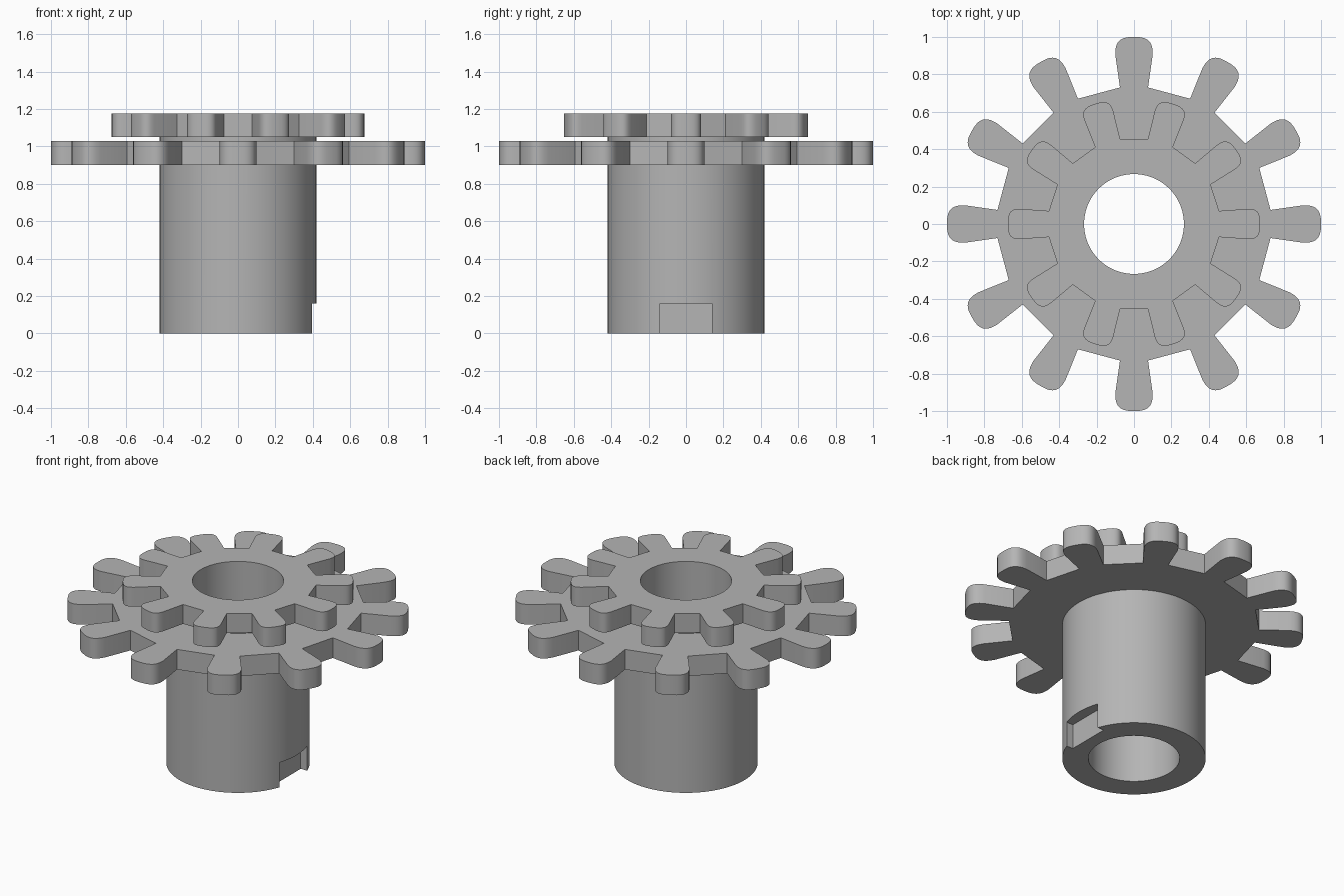
import bpy, bmesh
from math import sin, cos, tau, pi, radians
from mathutils import Vector, Matrix

if "Cube" in bpy.data.objects:
    bpy.data.objects.remove(bpy.data.objects["Cube"], do_unlink=True)

steel = bpy.data.materials.new("grey_steel")
steel.use_nodes = True
colour = (0.46, 0.46, 0.46, 1)
steel.diffuse_color = colour
steel.node_tree.nodes["Principled BSDF"].inputs["Base Color"].default_value = colour


def prism(name, outline, z0, z1):
    """Extrude a flat outline between two heights."""
    bm = bmesh.new()
    face = bm.faces.new([bm.verts.new((x, y, z0)) for x, y in outline])
    top = bmesh.ops.extrude_face_region(bm, geom=[face])["geom"]
    moved = [v for v in top if isinstance(v, bmesh.types.BMVert)]
    bmesh.ops.translate(bm, verts=moved, vec=(0, 0, z1 - z0))
    bmesh.ops.recalc_face_normals(bm, faces=bm.faces)
    mesh = bpy.data.meshes.new(name)
    bm.to_mesh(mesh)
    bm.free()
    mesh.materials.append(steel)
    obj = bpy.data.objects.new(name, mesh)
    bpy.context.collection.objects.link(obj)
    return obj


def circle(radius, sides=96):
    return [(radius * cos(tau * i / sides), radius * sin(tau * i / sides)) for i in range(sides)]


def gear_outline(teeth, root, root_half, shoulder, half, tip, steps=16):
    """Flared teeth with rounded tips, joined by straight valleys."""
    tooth = [Vector((root, -root_half))]
    for i in range(steps + 1):
        a = pi * i / steps
        across = abs(cos(a)) ** 0.7 * half * (-1 if i < steps / 2 else 1)
        tooth.append(Vector((shoulder + (tip - shoulder) * max(sin(a), 0) ** 0.7, across)))
    tooth.append(Vector((root, root_half)))
    turns = [Matrix.Rotation(tau * k / teeth, 2) for k in range(teeth)]
    return [tuple(turn @ p) for turn in turns for p in tooth]


def combine(target, other, operation):
    mod = target.modifiers.new(operation.lower(), "BOOLEAN")
    mod.operation, mod.object, mod.solver = operation, other, "EXACT"
    bpy.context.view_layer.objects.active = target
    bpy.ops.object.modifier_apply(modifier=mod.name)
    bpy.data.objects.remove(other, do_unlink=True)


# Barrel with the two toothed rings
body = prism("double_gear_hub", circle(0.42), 0, 1.1)
large = prism("large_gear", gear_outline(12, 0.73, 0.075, 0.905, 0.1, 1.0), 0.9, 1.03)
small = prism("small_gear", gear_outline(10, 0.455, 0.07, 0.61, 0.081, 0.675), 1.05, 1.175)
combine(body, large, "UNION")
combine(body, small, "UNION")

# Through bore and the shallow key slot at the foot
combine(body, prism("bore_cutter", circle(0.267), -0.1, 1.3), "DIFFERENCE")
slot = [(0.35, -0.14), (0.5, -0.14), (0.5, 0.14), (0.35, 0.14)]
combine(body, prism("slot_cutter", slot, -0.1, 0.16), "DIFFERENCE")

# Smooth curved walls, keep hard edges
bpy.ops.object.select_all(action="DESELECT")
body.select_set(True)
bpy.context.view_layer.objects.active = body
bpy.ops.object.shade_smooth_by_angle(angle=radians(32))
